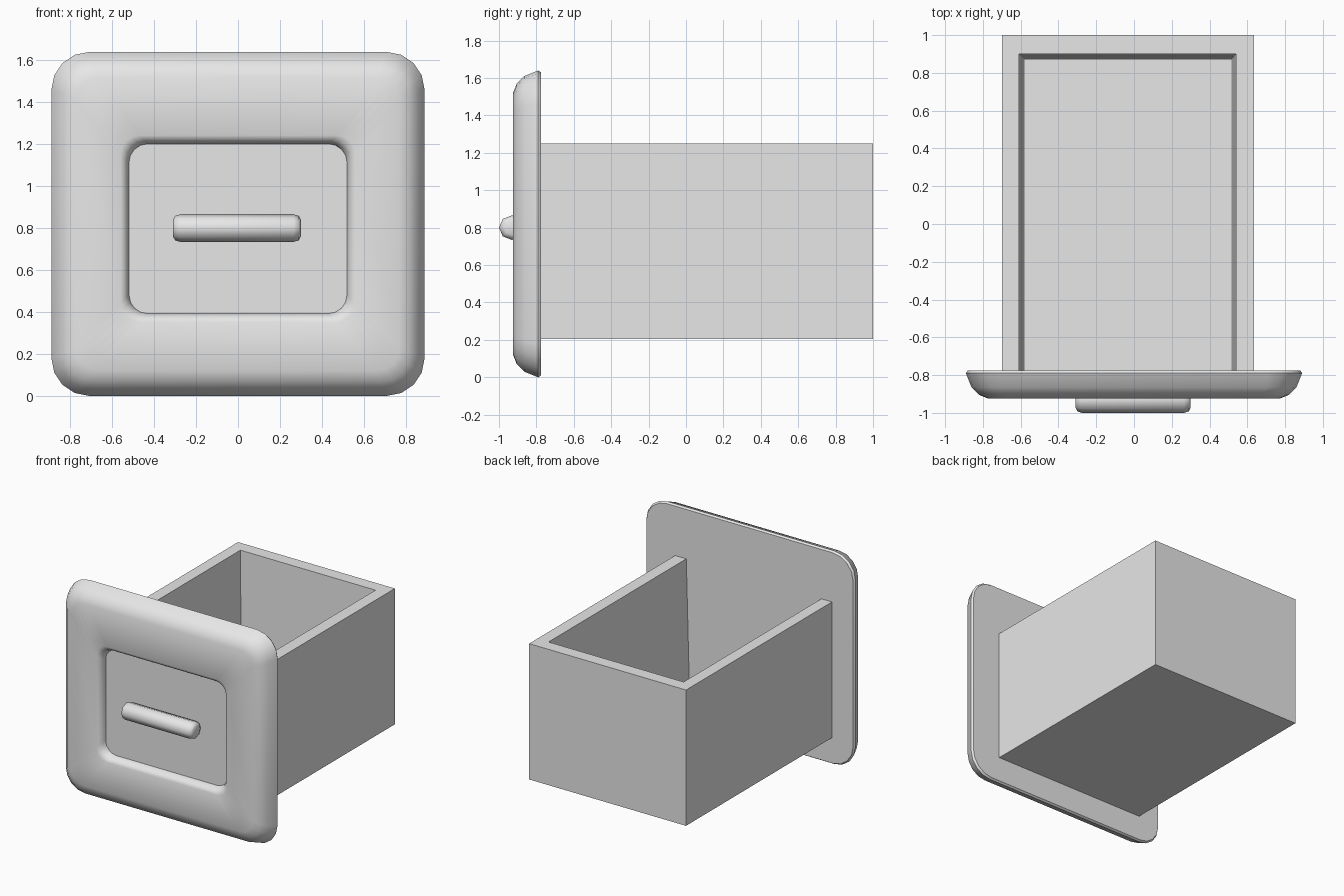
import bpy, bmesh
from math import sin, cos, pi

cube = bpy.data.objects.get("Cube")
if cube:
    bpy.data.objects.remove(cube)

grey = bpy.data.materials.new("plain_grey")
grey.use_nodes = True
grey.diffuse_color = (0.8, 0.8, 0.8, 1)
grey.node_tree.nodes["Principled BSDF"].inputs["Base Color"].default_value = (0.8, 0.8, 0.8, 1)


def loft(name, rings, skip=None, smooth=None):
    """Skin a list of equal rings, cap both ends, leave side `skip` open."""
    bm = bmesh.new()
    loops = [[bm.verts.new(p) for p in ring] for ring in rings]
    n = len(loops[0])
    for a, b in zip(loops, loops[1:]):
        for i in range(n):
            if i != skip:
                j = (i + 1) % n
                bm.faces.new((a[i], a[j], b[j], b[i]))
    bm.faces.new(loops[0])
    bm.faces.new(loops[-1])
    bmesh.ops.recalc_face_normals(bm, faces=bm.faces)
    mesh = bpy.data.meshes.new(name)
    bm.to_mesh(mesh)
    bm.free()
    mesh.materials.append(grey)
    obj = bpy.data.objects.new(name, mesh)
    bpy.context.collection.objects.link(obj)
    if smooth:
        bpy.ops.object.select_all(action='DESELECT')
        obj.select_set(True)
        bpy.context.view_layer.objects.active = obj
        bpy.ops.object.shade_smooth_by_angle(angle=smooth)
    return obj


def rounded(half_x, half_z, mid_z, radius, y, steps=4):
    """Rounded rectangle facing the front."""
    points = []
    for k, (sx, sz) in enumerate([(1, 1), (-1, 1), (-1, -1), (1, -1)]):
        for i in range(steps + 1):
            a = (k + i / steps) * pi / 2
            points.append((sx * (half_x - radius) + radius * cos(a), y,
                           mid_z + sz * (half_z - radius) + radius * sin(a)))
    return points


def rectangle(x0, x1, y0, y1, z):
    return [(x0, y0, z), (x1, y0, z), (x1, y1, z), (x0, y1, z)]


# Front panel: cushioned rim running into a recessed centre
rim = [(0.01, -0.775), (0, -0.79), (0.03, -0.865), (0.07, -0.905), (0.12, -0.925)]
rings = [rounded(0.89 - d, 0.82 - d, 0.82, 0.18 - d * 0.6, y) for d, y in rim]
recess = [(0.04, -0.925), (0.02, -0.915), (0.005, -0.89), (0, -0.865)]
rings += [rounded(0.52 + d, 0.405 + d, 0.797, 0.09, y) for d, y in recess]
loft("front_panel", rings, smooth=0.72)

# Open drawer box with tapered inner walls, closed in front by the panel
front = -0.775
loft("drawer_box", [
    rectangle(-0.70, 0.635, front, 1.0, 0.205),
    rectangle(-0.70, 0.635, front, 1.0, 1.25),
    rectangle(-0.61, 0.54, front, 0.9, 1.25),
    rectangle(-0.58, 0.515, front, 0.87, 0.30),
], skip=0)

# Handle: eight-sided bar with softened ends
ends = [(-0.31, 0.6), (-0.30, 0.88), (-0.275, 1), (0.265, 1), (0.29, 0.88), (0.30, 0.6)]
loft("handle", [[(x, -0.93 - 0.07 * s * cos(i * pi / 4), 0.8 + 0.066 * s * sin(i * pi / 4))
                 for i in range(8)] for x, s in ends], smooth=0.9)
